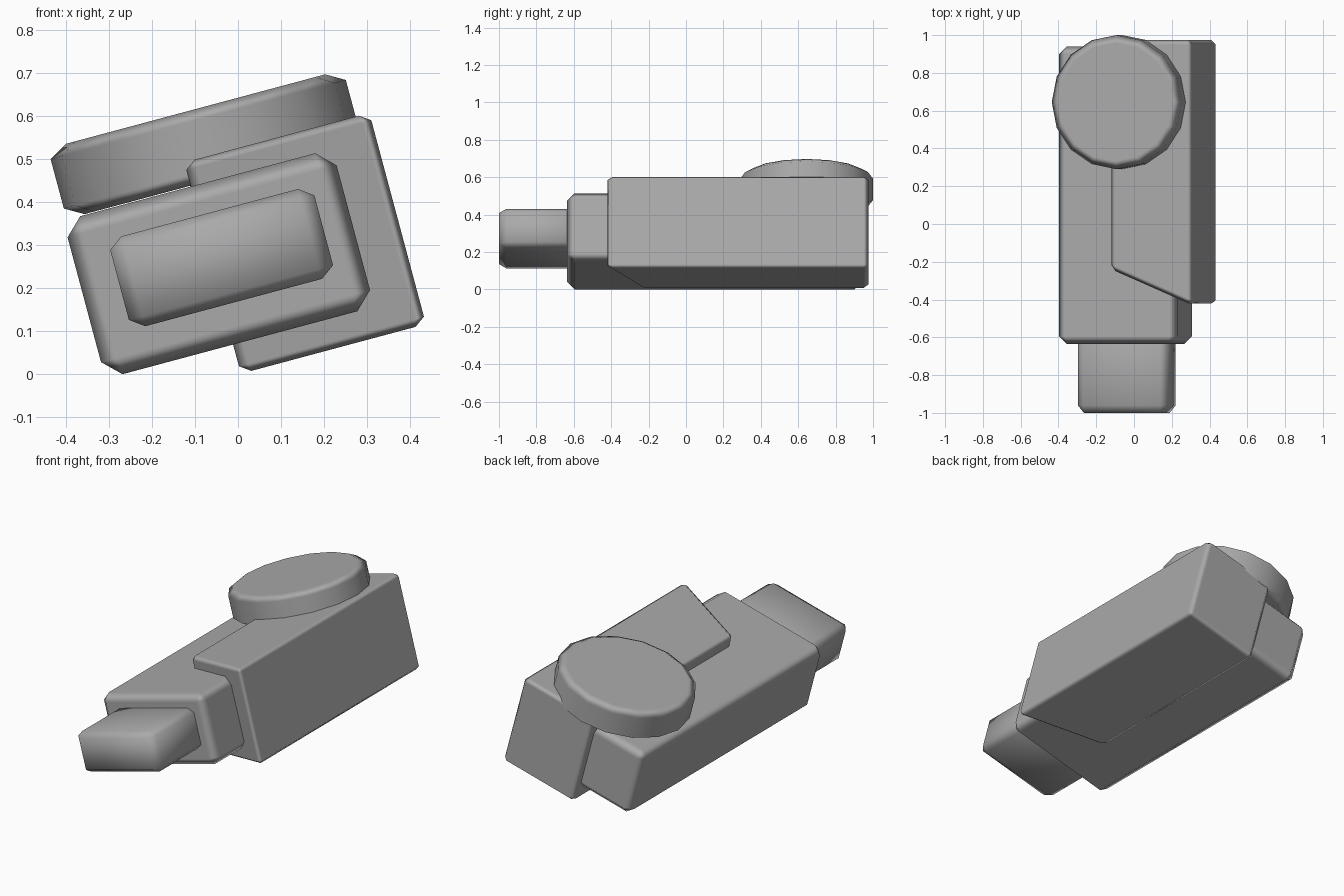
import bpy, bmesh, math
from mathutils import Matrix, Vector

default = bpy.data.objects.get("Cube")
if default:
    bpy.data.objects.remove(default)

# The whole assembly is rolled sideways around its long axis
ROLL = Matrix.Rotation(math.radians(-15), 4, 'Y')

grey = bpy.data.materials.new("plain grey")
grey.use_nodes = True
colour = (0.4, 0.4, 0.4, 1)
grey.diffuse_color = colour
grey.node_tree.nodes["Principled BSDF"].inputs["Base Color"].default_value = colour


def finish(bm, name, crisp=True):
    bmesh.ops.recalc_face_normals(bm, faces=bm.faces)
    for f in bm.faces:
        f.smooth = True
    mesh = bpy.data.meshes.new(name)
    bm.to_mesh(mesh)
    bm.free()
    mesh.materials.append(grey)
    obj = bpy.data.objects.new(name, mesh)
    bpy.context.collection.objects.link(obj)
    obj.matrix_world = ROLL
    if crisp:
        # Keeps the broad faces flat between the softened edges
        obj.modifiers.new("flat faces", 'WEIGHTED_NORMAL').weight = 100
    return obj


def chamfered_box(name, low, high, chamfer, slant=0, crisp=True):
    """Box with a chamfer size per axis; slant pushes back the front face on its right side."""
    low, high, chamfer = Vector(low), Vector(high), Vector(chamfer)
    bm = bmesh.new()
    bmesh.ops.create_cube(bm, size=1)
    for v in bm.verts:
        right_front = v.co.x < 0 and v.co.y < 0
        for i in range(3):
            v.co[i] = (high[i] if v.co[i] > 0 else low[i]) / chamfer[i]
        if right_front:
            v.co.y += slant / chamfer.y
    bmesh.ops.bevel(bm, geom=bm.edges[:], offset=1, segments=1,
                    affect='EDGES', profile=0.5)
    bmesh.ops.scale(bm, vec=chamfer, verts=bm.verts)
    return finish(bm, name, crisp)


def disc(name, centre, radius, height, inset, drop, sides=16):
    bm = bmesh.new()
    rings = []
    for r, z in ((radius - inset, 0), (radius, drop),
                 (radius, height - drop), (radius - inset, height)):
        ring = []
        for i in range(sides):
            a = math.tau * i / sides
            ring.append(bm.verts.new(Vector(centre) + Vector((r * math.cos(a), r * math.sin(a), z))))
        rings.append(ring)
    for lower, upper in zip(rings, rings[1:]):
        for i in range(sides):
            j = (i + 1) % sides
            bm.faces.new((lower[i], lower[j], upper[j], upper[i]))
    bm.faces.new(rings[0][::-1])
    bm.faces.new(rings[-1])
    return finish(bm, name)


# Main body, front nozzle, side block with an angled nose, and top disc
chamfered_box("main_body", (-0.30, -0.635, 0.07), (0.347, 0.94, 0.45), (0.041, 0.04, 0.04))
chamfered_box("front_nozzle", (-0.212, -1.0, 0.164), (0.279, -0.55, 0.38),
              (0.033, 0.04, 0.024), crisp=False)
chamfered_box("side_block", (0.007, -0.43, 0.0), (0.452, 0.975, 0.508),
              (0.025, 0.025, 0.018), slant=0.19)
disc("top_disc", (0.064, 0.645, 0.452), 0.355, 0.169, 0.043, 0.025)
